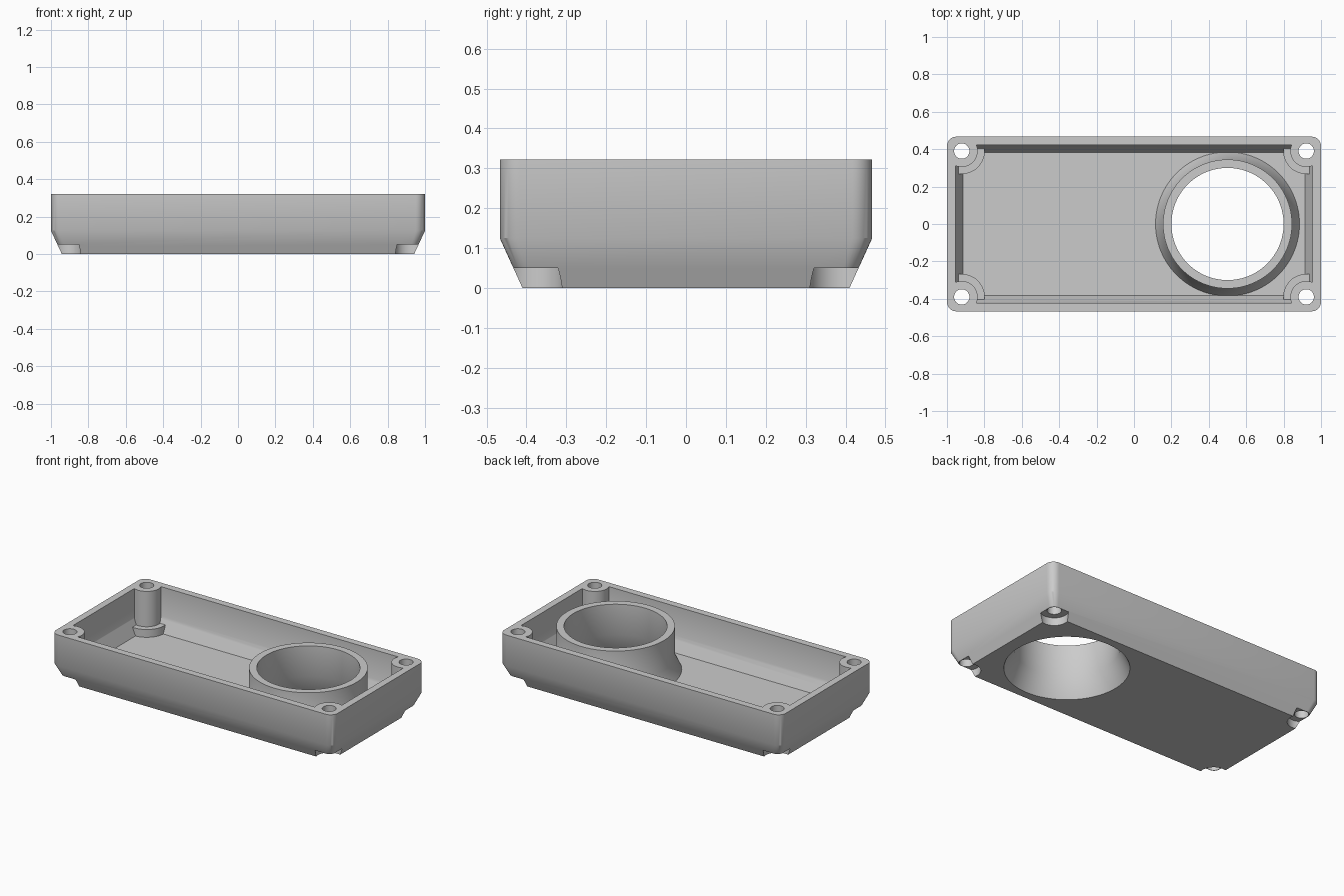
import bpy
import bmesh
import math

if "Cube" in bpy.data.objects:
    bpy.data.objects.remove(bpy.data.objects["Cube"])

HEIGHT = 0.322
BEND = 0.125                      # height where the lower slope meets the upright wall
HOLE_X, HOLE_Y = 0.921, 0.39      # screw hole centres
PIPE_X = 0.5


def loft(name, rings):
    """Closed solid through a stack of rings with equal point counts."""
    bm = bmesh.new()
    loops = [[bm.verts.new(p) for p in ring] for ring in rings]
    n = len(loops[0])
    for low, high in zip(loops, loops[1:]):
        for i in range(n):
            j = (i + 1) % n
            bm.faces.new((low[i], low[j], high[j], high[i]))
    bm.faces.new(loops[0][::-1])
    bm.faces.new(loops[-1])
    mesh = bpy.data.meshes.new(name)
    bm.to_mesh(mesh)
    bm.free()
    obj = bpy.data.objects.new(name, mesh)
    bpy.context.collection.objects.link(obj)
    return obj


def rounded_rect(hx, hy, r, z, steps=8):
    pts = []
    for k, (sx, sy) in enumerate([(1, 1), (-1, 1), (-1, -1), (1, -1)]):
        for i in range(steps + 1):
            a = math.pi / 2 * (k + i / steps)
            pts.append((sx * (hx - r) + r * math.cos(a),
                        sy * (hy - r) + r * math.sin(a), z))
    return pts


def turned(name, x, y, profile, sides=64):
    """Solid of revolution about a vertical axis; profile is (radius, z)."""
    return loft(name, [[(x + r * math.cos(2 * math.pi * i / sides),
                         y + r * math.sin(2 * math.pi * i / sides), z)
                        for i in range(sides)] for r, z in profile])


def subtract(target, cutter):
    mod = target.modifiers.new("cut", 'BOOLEAN')
    mod.operation = 'DIFFERENCE'
    mod.solver = 'EXACT'
    mod.object = cutter
    bpy.context.view_layer.update()
    deps = bpy.context.evaluated_depsgraph_get()
    mesh = bpy.data.meshes.new_from_object(target.evaluated_get(deps))
    target.modifiers.clear()
    target.data = mesh
    bpy.data.objects.remove(cutter, do_unlink=True)


corners = [(sx * HOLE_X, sy * HOLE_Y) for sx in (-1, 1) for sy in (-1, 1)]

# Outer body with sloped lower walls
tray = loft("enclosure_tray", [
    rounded_rect(0.942, 0.41, 0.03, 0),
    rounded_rect(1.0, 0.467, 0.05, BEND),
    rounded_rect(1.0, 0.467, 0.05, HEIGHT)])

# Inner cavity, leaving a shell of even thickness
cavity = loft("cavity", [
    rounded_rect(0.915, 0.382, 0.008, 0.045),
    rounded_rect(0.955, 0.422, 0.01, 0.135),
    rounded_rect(0.955, 0.422, 0.01, HEIGHT + 0.1)])

# Screw posts and their wider feet stay solid inside the cavity
for x, y in corners:
    subtract(cavity, turned("post", x, y, [(0.085, -0.1), (0.085, 0.6)]))
    subtract(cavity, turned("post_foot", x, y, [(0.123, -0.1), (0.123, 0.095)]))

# Flared pipe wall
subtract(cavity, turned("pipe_outside", PIPE_X, 0,
                        [(0.406, 0.0), (0.385, 0.045), (0.345, 0.13), (0.345, 0.6)], 96))
subtract(tray, cavity)

# Pipe opening, screw holes and the recesses for screw heads
subtract(tray, turned("pipe_bore", PIPE_X, 0,
                      [(0.384, -0.05), (0.36, 0.0), (0.30, BEND), (0.30, 0.6)], 96))
for x, y in corners:
    subtract(tray, turned("screw_hole", x, y, [(0.041, -0.1), (0.041, 0.6)], 40))
    subtract(tray, turned("screw_recess", x, y, [(0.082, -0.1), (0.082, 0.05)]))

# One grey plastic for the whole part
grey = bpy.data.materials.new("grey_plastic")
grey.diffuse_color = (0.6, 0.6, 0.6, 1)
grey.use_nodes = True
grey.node_tree.nodes["Principled BSDF"].inputs["Base Color"].default_value = grey.diffuse_color
tray.data.materials.clear()
tray.data.materials.append(grey)

bpy.ops.object.select_all(action='DESELECT')
tray.select_set(True)
bpy.context.view_layer.objects.active = tray
bpy.ops.object.shade_smooth_by_angle(angle=math.radians(30))
